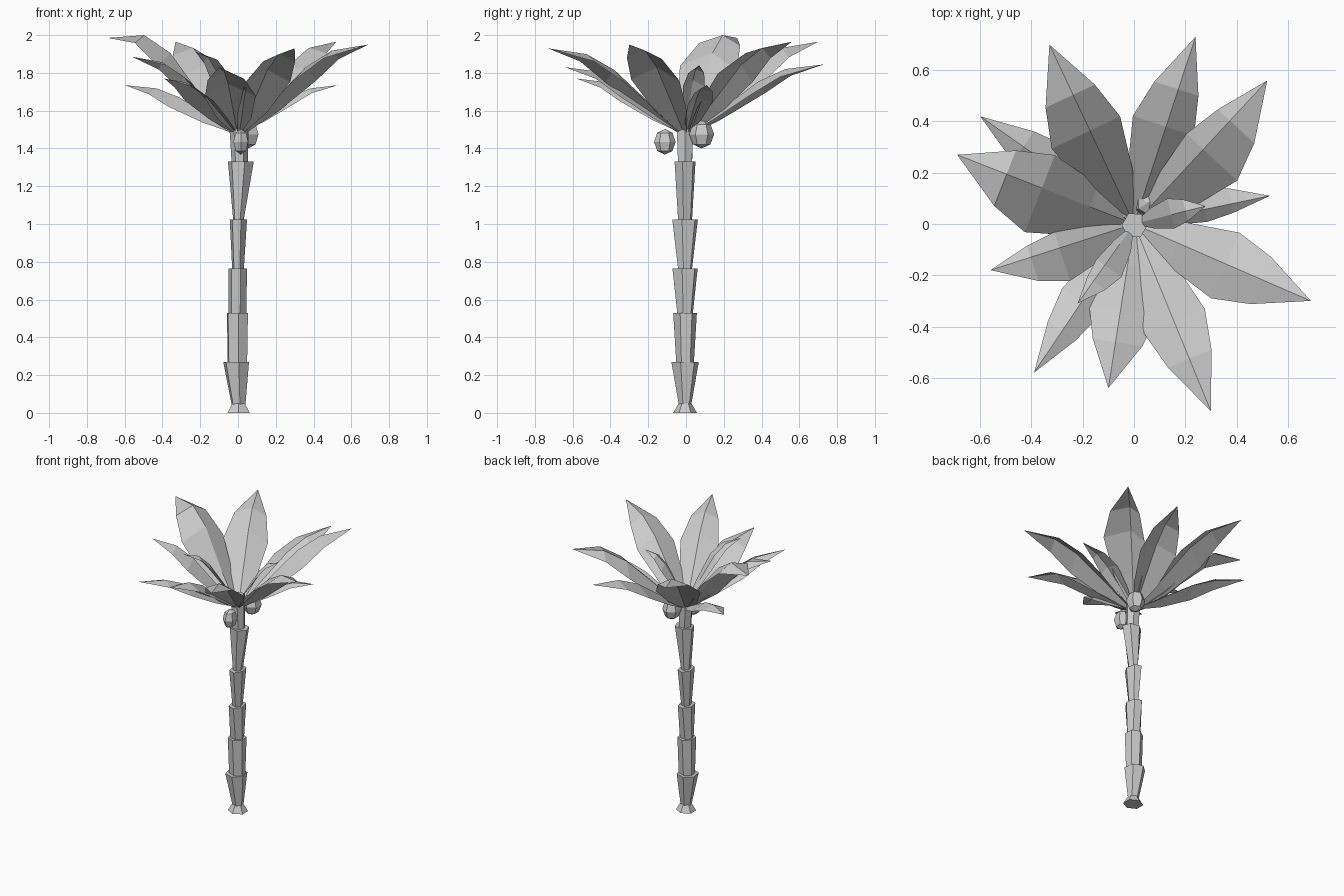
import bpy, bmesh
from math import hypot
from mathutils import Vector, Matrix

cube = bpy.data.objects.get("Cube")
if cube:
    bpy.data.objects.remove(cube)

grey = bpy.data.materials.new("light grey")
grey.use_nodes = True
grey.diffuse_color = (0.6, 0.6, 0.6, 1)
grey.node_tree.nodes["Principled BSDF"].inputs["Base Color"].default_value = (0.6, 0.6, 0.6, 1)


def finish(bm, name):
    mesh = bpy.data.meshes.new(name)
    bm.to_mesh(mesh)
    bm.free()
    mesh.materials.append(grey)
    obj = bpy.data.objects.new(name, mesh)
    bpy.context.scene.collection.objects.link(obj)
    return obj


def trunk_segment(name, low, high, turn=0.0):
    """Six-sided tapered block; each end is (z, centre x, half width x, half width y)."""
    bm = bmesh.new()
    bmesh.ops.create_cone(bm, cap_ends=True, segments=6, radius1=1, radius2=1, depth=2)
    bmesh.ops.rotate(bm, verts=bm.verts, matrix=Matrix.Rotation(turn, 3, "Z"))
    for v in bm.verts:
        z, x, wide, deep = high if v.co.z > 0 else low
        v.co = (x + v.co.x * wide, v.co.y * deep - 0.005, z)
    finish(bm, name)


def frond(name, x, y, z, left, right, base_z=1.49, arch=0.0):
    """Ridged leaf out to the tip (x, y, z); the narrower half folds down more."""
    length = hypot(x, y)
    out = Vector((x, y, 0)) / length
    side = Vector((-out.y, out.x, 0))
    rise = z - base_z
    # fraction along, fraction up, width factor, fold factor
    rows = [(0.05, 0, 0.14, 0.1), (0.25, 0.32, 0.66, 0.62),
            (0.52, 0.74 + arch, 1, 1), (0.72, 0.93 + arch, 0.72, 0.6)]
    bm = bmesh.new()
    rings = []
    for along, up, wide, fold in rows:
        mid = out * (along * length) + Vector((0, 0, base_z + up * rise))
        points = (mid - side * right * wide - Vector((0, 0, 0.5 * left * fold)),
                  mid,
                  mid + side * left * wide - Vector((0, 0, 0.5 * right * fold)))
        rings.append([bm.verts.new(p) for p in points])
    for a, b in zip(rings, rings[1:]):
        for i in range(2):
            bm.faces.new((a[i], b[i], b[i + 1], a[i + 1]))
    tip = bm.verts.new((x, y, z))
    for i in range(2):
        bm.faces.new((rings[-1][i], tip, rings[-1][i + 1]))
    finish(bm, name)


def coconut(name, centre, radii):
    bm = bmesh.new()
    bmesh.ops.create_uvsphere(bm, u_segments=6, v_segments=4, radius=1)
    bmesh.ops.scale(bm, verts=bm.verts, vec=radii)
    bmesh.ops.translate(bm, verts=bm.verts, vec=centre)
    finish(bm, name)


# Trunk, from the flared foot to the crown
trunk_segment("trunk_foot", (0, 0.003, 0.068, 0.063), (0.05, 0.003, 0.038, 0.034))
trunk_segment("trunk_1", (0.04, 0.003, 0.038, 0.033), (0.27, -0.01, 0.072, 0.074), 0.2)
trunk_segment("trunk_2", (0.25, -0.003, 0.056, 0.046), (0.53, -0.003, 0.061, 0.063), 0.1)
trunk_segment("trunk_3", (0.5, -0.003, 0.048, 0.04), (0.765, -0.001, 0.05, 0.07), 0.3)
trunk_segment("trunk_4", (0.75, 0, 0.031, 0.037), (1.025, 0.002, 0.047, 0.071), 0.3)
trunk_segment("trunk_5", (1.01, 0.002, 0.027, 0.038), (1.33, 0.015, 0.07, 0.058), 0.3)
trunk_segment("trunk_crown", (1.31, 0.01, 0.043, 0.042), (1.56, 0.002, 0.05, 0.052), 0.5)

# Large fronds: tip x, y, z, left and right half widths
fronds = [
    (-0.33, 0.70, 1.965, 0.165, 0.13), (0.24, 0.73, 1.845, 0.136, 0.115),
    (0.52, 0.56, 1.965, 0.09, 0.18), (0.53, 0.11, 1.735, 0.085, 0.05),
    (0.69, -0.30, 1.95, 0.133, 0.146), (0.30, -0.73, 1.93, 0.13, 0.126),
    (-0.10, -0.64, 1.83, 0.147, 0.125), (-0.39, -0.58, 1.77, 0.09, 0.093),
    (-0.56, -0.18, 1.885, 0.135, 0.065), (-0.60, 0.42, 1.735, 0.1, 0.1),
]
for n, f in enumerate(fronds, 1):
    frond(f"frond_{n}", *f)
frond("frond_tall", -0.69, 0.27, 1.985, 0.185, 0.138, arch=0.1)

# Small young fronds on top of the crown
frond("young_frond_front", -0.22, -0.31, 1.91, 0.08, 0.04, base_z=1.53)
frond("young_frond_left", 0.28, 0.07, 1.84, 0.065, 0.055, base_z=1.53)

# Coconuts under the fronds
coconut("coconut_front", (0.015, -0.112, 1.435), (0.045, 0.057, 0.068))
coconut("coconut_back", (0.055, 0.083, 1.475), (0.062, 0.066, 0.075))
